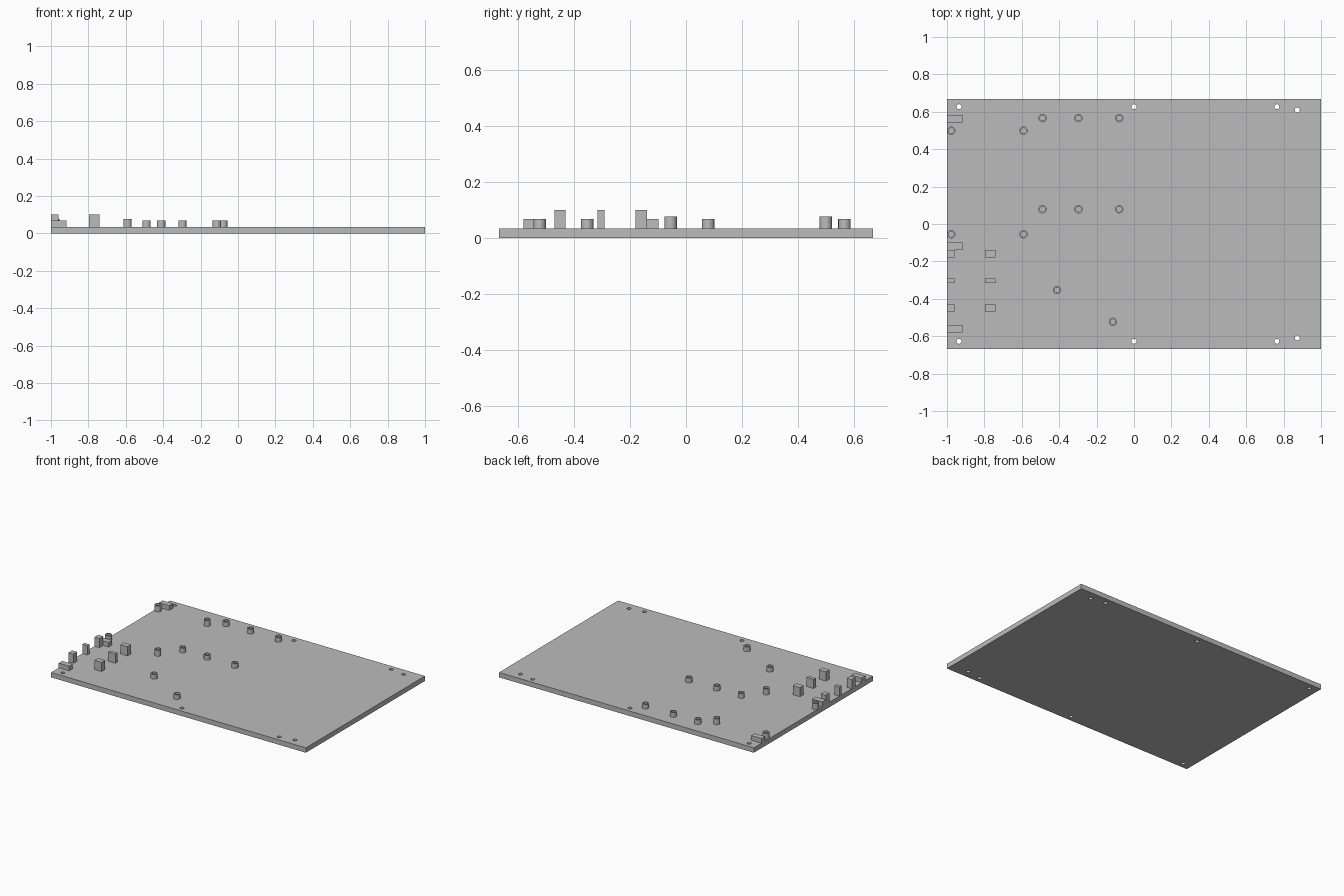
import bpy, bmesh, math
from mathutils import Matrix

if "Cube" in bpy.data.objects:
    bpy.data.objects.remove(bpy.data.objects["Cube"])

T = 0.035          # plate thickness
LOW, MID, TALL = 0.068, 0.077, 0.10
SEG = 32

grey = bpy.data.materials.new("light_grey")
grey.diffuse_color = (0.5, 0.5, 0.5, 1)
grey.use_nodes = True
grey.node_tree.nodes["Principled BSDF"].inputs["Base Color"].default_value = grey.diffuse_color


def finish(name, bm, smooth=False):
    bmesh.ops.recalc_face_normals(bm, faces=bm.faces)
    me = bpy.data.meshes.new(name)
    bm.to_mesh(me)
    bm.free()
    ob = bpy.data.objects.new(name, me)
    bpy.context.collection.objects.link(ob)
    me.materials.append(grey)
    if smooth:
        shade(ob)
    return ob


def shade(ob):
    bpy.ops.object.select_all(action='DESELECT')
    ob.select_set(True)
    bpy.context.view_layer.objects.active = ob
    bpy.ops.object.shade_smooth_by_angle(angle=math.radians(30))


def box(name, x0, x1, y0, y1, z0, z1):
    bm = bmesh.new()
    m = (Matrix.Translation(((x0 + x1) / 2, (y0 + y1) / 2, (z0 + z1) / 2))
         @ Matrix.Diagonal((x1 - x0, y1 - y0, z1 - z0, 1)))
    bmesh.ops.create_cube(bm, size=1, matrix=m)
    return finish(name, bm)


def standoff(x, y, top, r=0.0222, hole=0.014):
    # hollow post: rectangular wall section turned about its axis
    bm = bmesh.new()
    section = [(hole, T), (r, T), (r, top), (hole, top)]
    rings = [[bm.verts.new((x + q * math.cos(a), y + q * math.sin(a), z)) for q, z in section]
             for a in (2 * math.pi * i / SEG for i in range(SEG))]
    for i in range(SEG):
        a, b = rings[i], rings[(i + 1) % SEG]
        for k in range(4):
            j = (k + 1) % 4
            bm.faces.new((a[k], b[k], b[j], a[j]))
    finish("standoff", bm, True)


# base plate with screw holes drilled through
plate = box("base_plate", -1, 1, -0.667, 0.667, 0, T)
holes = [(x, s * 0.627) for x in (-0.935, 0.0, 0.764) for s in (-1, 1)]
holes += [(0.873, s * 0.609) for s in (-1, 1)]
bm = bmesh.new()
for x, y in holes:
    bmesh.ops.create_cone(bm, cap_ends=True, segments=SEG, radius1=0.0135, radius2=0.0135,
                          depth=0.2, matrix=Matrix.Translation((x, y, T / 2)))
cutter = finish("hole_cutter", bm)
cutter.hide_render = True
mod = plate.modifiers.new("holes", 'BOOLEAN')
mod.operation = 'DIFFERENCE'
mod.solver = 'EXACT'
mod.object = cutter
bpy.context.view_layer.objects.active = plate
bpy.ops.object.modifier_apply(modifier=mod.name)
bpy.data.objects.remove(cutter)
shade(plate)

# board standoffs
for x in (-0.489, -0.297, -0.079):
    for y in (0.566, 0.079):
        standoff(x, y, LOW)
for x in (-0.977, -0.591):
    for y in (0.499, -0.055):
        standoff(x, y, MID)
standoff(-0.411, -0.353, LOW)
standoff(-0.113, -0.523, LOW)

# low stop blocks along the left edge
for y in (0.562, -0.119, -0.561):
    box("low_block", -1, -0.918, y - 0.02, y + 0.02, T, LOW)

# two columns of tall retaining blocks
for x0, x1 in ((-1, -0.961), (-0.797, -0.741)):
    for y0, y1 in ((-0.18, -0.139), (-0.316, -0.291), (-0.47, -0.43)):
        box("tall_block", x0, x1, y0, y1, T, TALL)
